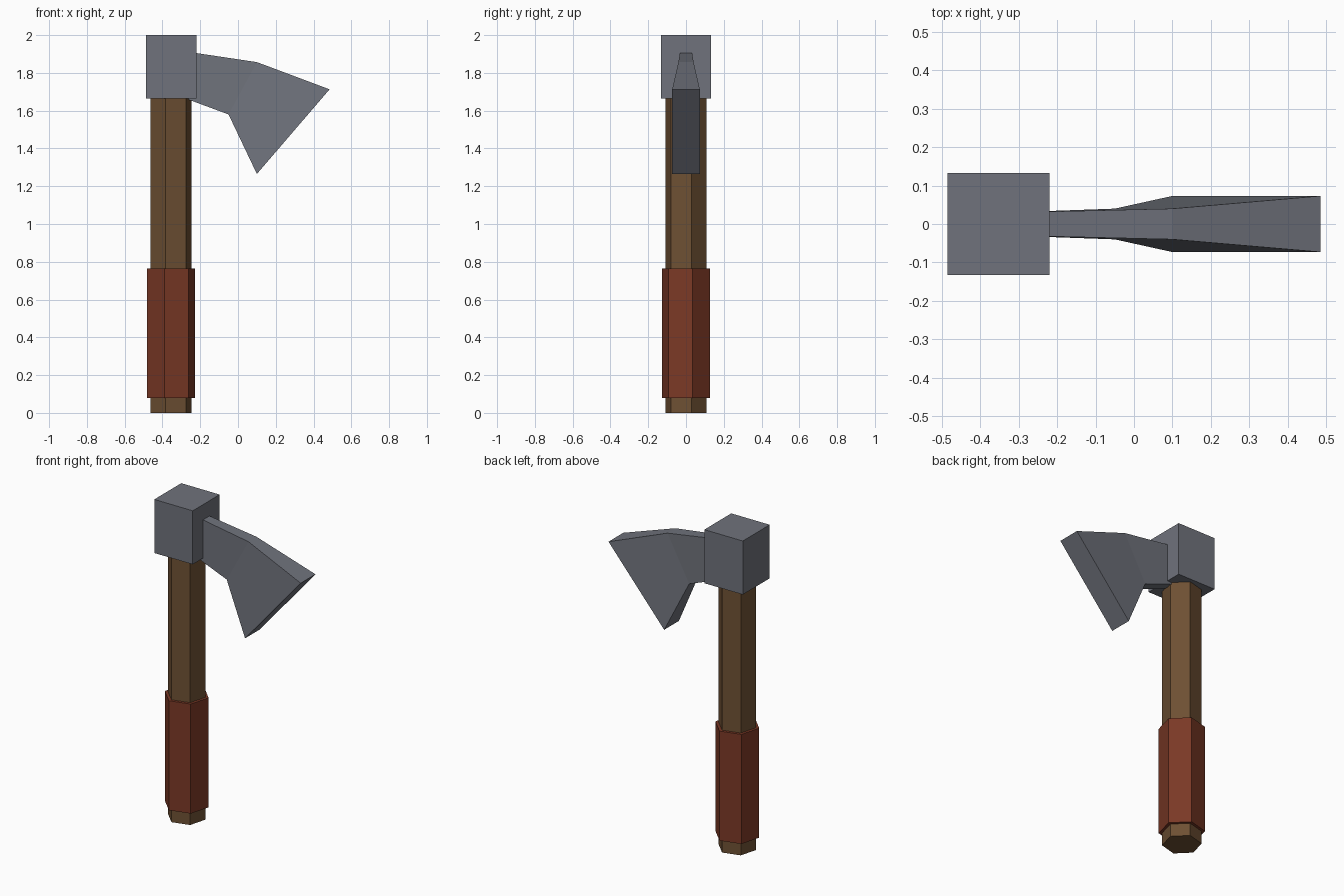
import bpy, bmesh
from math import radians

if "Cube" in bpy.data.objects:
    bpy.data.objects.remove(bpy.data.objects["Cube"], do_unlink=True)


def material(name, rgb):
    mat = bpy.data.materials.new(name)
    mat.use_nodes = True
    mat.diffuse_color = (*rgb, 1)
    mat.node_tree.nodes["Principled BSDF"].inputs["Base Color"].default_value = (*rgb, 1)
    return mat


steel = material("steel grey", (0.16, 0.17, 0.20))
wood = material("brown wood", (0.155, 0.08, 0.033))
leather = material("red leather", (0.195, 0.04, 0.019))

AXIS = -0.355  # x position of the shaft


def hex_post(name, radius, bottom, top, mat):
    bpy.ops.mesh.primitive_cylinder_add(
        vertices=6, radius=radius, depth=top - bottom,
        location=(AXIS, 0, (bottom + top) / 2), rotation=(0, 0, radians(-15)))
    obj = bpy.context.object
    obj.name = name
    obj.data.materials.append(mat)


# Shaft and the wrapped grip around it
hex_post("handle", 0.113, 0, 1.70, wood)
hex_post("grip", 0.132, 0.08, 0.765, leather)

# Square head block
bpy.ops.mesh.primitive_cube_add(size=1, location=(AXIS + 0.002, 0, 1.8325))
head = bpy.context.object
head.name = "axe_head_block"
head.scale = (0.266, 0.266, 0.335)
head.data.materials.append(steel)

# Blade: sections from the block outwards, each (x, z, half thickness) top then bottom
sections = [
    ((-0.355, 1.925, 0.029), (-0.355, 1.693, 0.029)),
    ((0.10, 1.857, 0.040), (-0.05, 1.58, 0.040)),
    ((0.485, 1.713, 0.073), (0.10, 1.265, 0.073)),
]
bm = bmesh.new()
rings = []
for (tx, tz, tw), (bx, bz, bw) in sections:
    rings.append([bm.verts.new(p) for p in (
        (tx, -tw, tz), (tx, tw, tz), (bx, bw, bz), (bx, -bw, bz))])
for a, b in zip(rings, rings[1:]):
    for i in range(4):
        j = (i + 1) % 4
        bm.faces.new((a[i], a[j], b[j], b[i]))
bm.faces.new(rings[0])
bm.faces.new(rings[-1])
bmesh.ops.recalc_face_normals(bm, faces=bm.faces)
mesh = bpy.data.meshes.new("blade")
bm.to_mesh(mesh)
bm.free()
mesh.materials.append(steel)
bpy.context.collection.objects.link(bpy.data.objects.new("blade", mesh))
